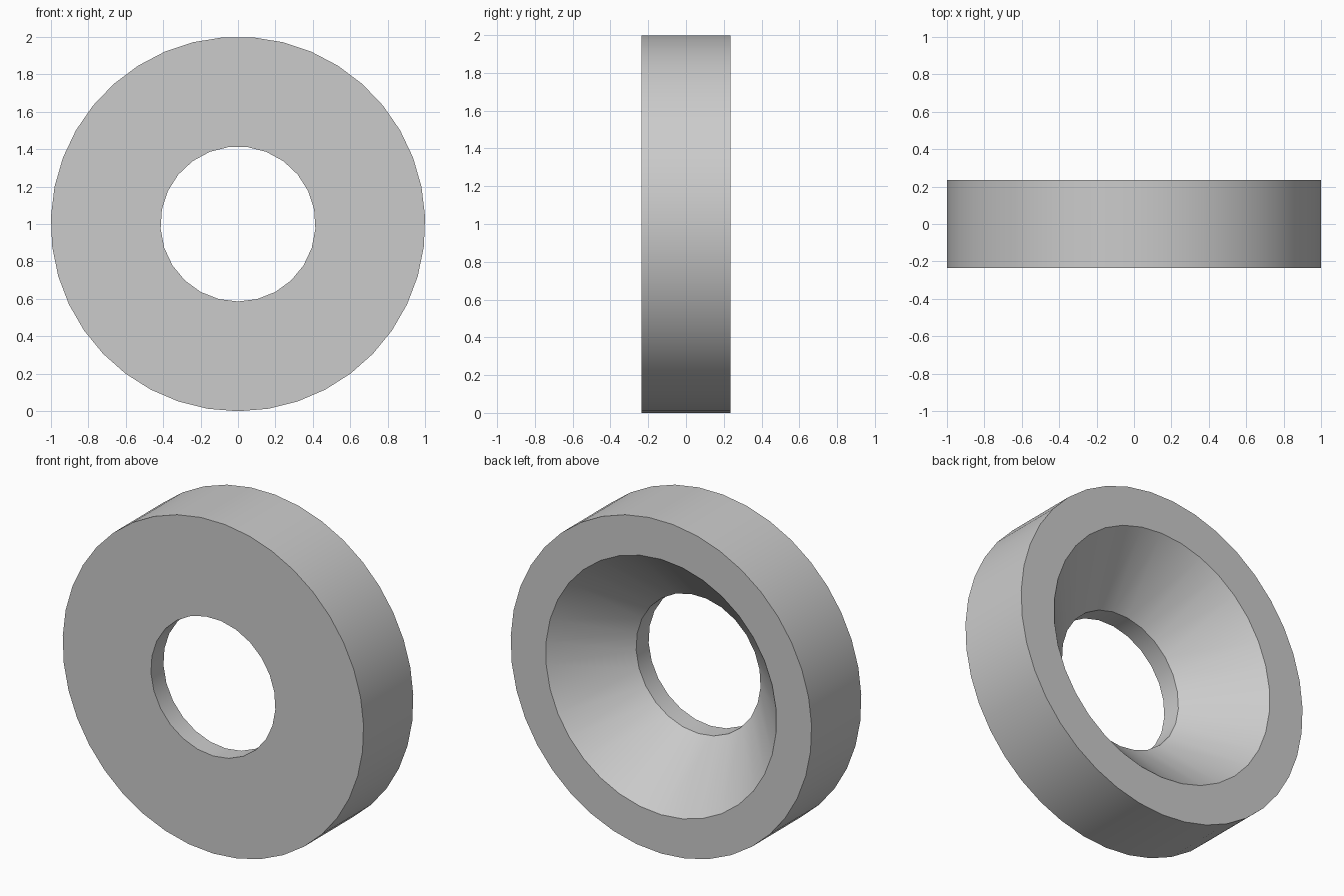
import bpy, bmesh
from math import sin, cos, tau, radians

cube = bpy.data.objects.get("Cube")
if cube:
    bpy.data.objects.remove(cube, do_unlink=True)

HALF = 0.236              # half thickness of the ring
OUTER, HOLE, SINK = 1.0, 0.414, 0.767
SEAT_Y = HALF - (SINK - HOLE)   # 45 degree countersink ends here

grey = bpy.data.materials.new("light grey")
grey.use_nodes = True
colour = (0.6, 0.6, 0.6, 1)
grey.diffuse_color = colour
grey.node_tree.nodes["Principled BSDF"].inputs["Base Color"].default_value = colour

bm = bmesh.new()


def circle(radius, y, sides):
    """Ring of vertices around the y axis, starting at the bottom."""
    return [bm.verts.new((radius * sin(tau * i / sides), y,
                          1 - radius * cos(tau * i / sides)))
            for i in range(sides)]


def stitch(a, b):
    """Join two rings, with quads where the side counts match, else triangles."""
    na, nb = len(a), len(b)
    i = j = 0
    while i < na or j < nb:
        if na == nb:
            bm.faces.new((a[i], a[(i + 1) % na], b[(i + 1) % nb], b[i]))
            i, j = i + 1, j + 1
        elif j >= nb or (i < na and (i + 1) / na <= (j + 1) / nb):
            bm.faces.new((a[i], a[(i + 1) % na], b[j % nb]))
            i += 1
        else:
            bm.faces.new((a[i % na], b[(j + 1) % nb], b[j]))
            j += 1


# Closed cross-section: rim, back face, countersink, bore, front face
rings = [circle(OUTER, -HALF, 39), circle(OUTER, HALF, 39),
         circle(SINK, HALF, 34), circle(HOLE, SEAT_Y, 25),
         circle(HOLE, -HALF, 25)]
for k, ring in enumerate(rings):
    stitch(ring, rings[(k + 1) % len(rings)])
bmesh.ops.recalc_face_normals(bm, faces=bm.faces)

mesh = bpy.data.meshes.new("countersunk_washer")
bm.to_mesh(mesh)
bm.free()
mesh.materials.append(grey)
washer = bpy.data.objects.new("countersunk_washer", mesh)
bpy.context.collection.objects.link(washer)

# Smooth round walls, crisp rims
bpy.ops.object.select_all(action='DESELECT')
washer.select_set(True)
bpy.context.view_layer.objects.active = washer
bpy.ops.object.shade_smooth_by_angle(angle=radians(30))
